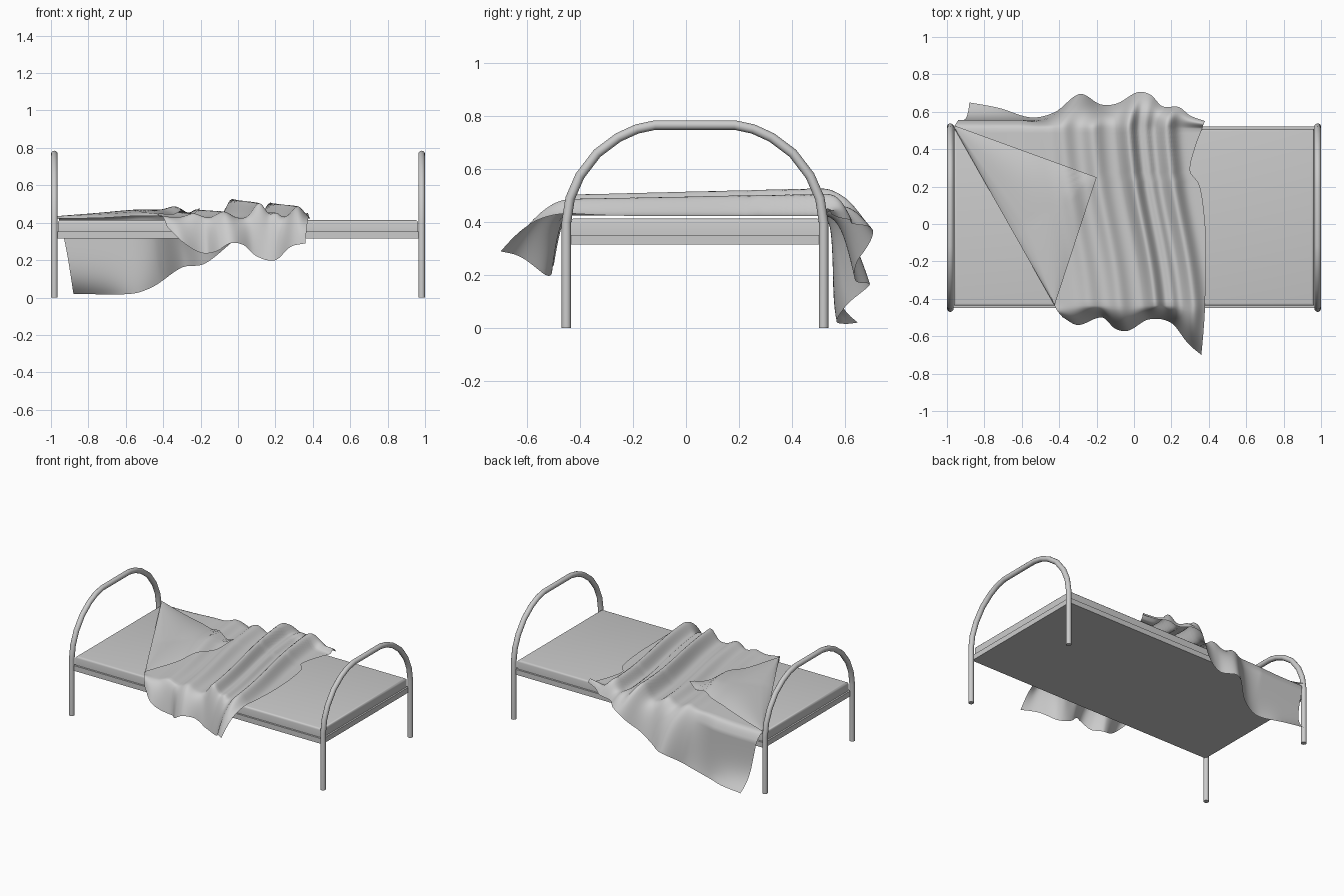
import bpy, bmesh
from math import exp, sin, pi

if "Cube" in bpy.data.objects:
    bpy.data.objects.remove(bpy.data.objects["Cube"])

YC = 0.034  # middle of the bed across its width


def lerp(a, b, t):
    return a + (b - a) * t


def smooth_table(pts, x):
    """Smooth (Hermite) interpolation through (x, value) points."""
    x = max(pts[0][0], min(pts[-1][0], x))
    n = len(pts)
    i = next(k for k in range(n - 1) if x <= pts[k + 1][0])

    def slope(k):
        a, b = pts[max(k - 1, 0)], pts[min(k + 1, n - 1)]
        return (b[1] - a[1]) / (b[0] - a[0])
    (x0, y0), (x1, y1) = pts[i], pts[i + 1]
    h = x1 - x0
    t = (x - x0) / h
    return ((2*t**3 - 3*t*t + 1) * y0 + (t**3 - 2*t*t + t) * h * slope(i)
            + (3*t*t - 2*t**3) * y1 + (t**3 - t*t) * h * slope(i + 1))


def finish(obj, angle=0.7):
    bpy.ops.object.select_all(action='DESELECT')
    obj.select_set(True)
    bpy.context.view_layer.objects.active = obj
    bpy.ops.object.shade_smooth_by_angle(angle=angle)


def box(name, x, y0, y1, z0, z1, bevel, segments):
    """Box with rounded top edges."""
    bm = bmesh.new()
    bmesh.ops.create_cube(bm, size=1)
    for v in bm.verts:
        v.co = (v.co.x * 2 * x, lerp(y0, y1, v.co.y + 0.5), lerp(z0, z1, v.co.z + 0.5))
    top = [e for e in bm.edges if min(v.co.z for v in e.verts) > z1 - 1e-4]
    if bevel:
        bmesh.ops.bevel(bm, geom=top, offset=bevel, segments=segments, profile=0.5, affect='EDGES')
    me = bpy.data.meshes.new(name)
    bm.to_mesh(me)
    bm.free()
    o = bpy.data.objects.new(name, me)
    bpy.context.collection.objects.link(o)
    finish(o)


def arch(name, x):
    half = [(0.486, 0), (0.486, 0.40), (0.472, 0.49), (0.435, 0.575), (0.37, 0.66),
            (0.29, 0.72), (0.22, 0.752), (0.15, 0.767)]
    path = [(-d, z) for d, z in half] + [(d, z) for d, z in reversed(half)]
    c = bpy.data.curves.new(name, 'CURVE')
    c.dimensions = '3D'
    c.bevel_depth, c.bevel_resolution, c.use_fill_caps = 0.018, 4, True
    s = c.splines.new('POLY')
    s.points.add(len(path) - 1)
    for p, (d, z) in zip(s.points, path):
        p.co = (x, YC + d, z, 1)
    tmp = bpy.data.objects.new("tmp", c)
    bpy.context.collection.objects.link(tmp)
    bpy.context.view_layer.update()
    mesh = bpy.data.meshes.new_from_object(tmp.evaluated_get(bpy.context.evaluated_depsgraph_get()))
    bpy.data.objects.remove(tmp)
    o = bpy.data.objects.new(name, mesh)
    bpy.context.collection.objects.link(o)
    finish(o)


def sheet(name, fn, nu, nv):
    """Grid surface from fn(u, v)."""
    bm = bmesh.new()
    g = [[bm.verts.new(fn(i / nu, j / nv)) for j in range(nv + 1)] for i in range(nu + 1)]
    for i in range(nu):
        for j in range(nv):
            bm.faces.new((g[i][j], g[i + 1][j], g[i + 1][j + 1], g[i][j + 1]))
    bmesh.ops.remove_doubles(bm, verts=bm.verts, dist=1e-5)
    bmesh.ops.recalc_face_normals(bm, faces=bm.faces)
    me = bpy.data.meshes.new(name)
    bm.to_mesh(me)
    bm.free()
    o = bpy.data.objects.new(name, me)
    bpy.context.collection.objects.link(o)
    finish(o, 1.2)


# Bed: two tubular end frames, slab base, mattress
arch("head_frame", -0.982)
arch("foot_frame", 0.982)
box("bed_base", 0.975, -0.45, 0.52, 0.315, 0.352, 0, 1)
box("mattress", 0.963, -0.437, 0.507, 0.352, 0.414, 0.014, 3)

# Blanket outline tables
Y0, Y1 = -0.435, 0.51
right_edge = [(-0.435, 0.38), (-0.1, 0.385), (0.1, 0.37), (0.22, 0.345), (0.28, 0.30),
              (0.42, 0.33), (0.51, 0.365)]
front_y = [(-0.38, -0.50), (-0.30, -0.54), (-0.17, -0.50), (-0.10, -0.56), (-0.03, -0.57),
           (0.08, -0.51), (0.2, -0.53), (0.29, -0.64), (0.36, -0.70)]
front_z = [(-0.38, 0.38), (-0.30, 0.30), (-0.20, 0.24), (-0.12, 0.245), (-0.04, 0.29),
           (0.03, 0.28), (0.1, 0.22), (0.2, 0.20), (0.28, 0.27), (0.36, 0.29)]
back_y = [(-0.88, 0.65), (-0.72, 0.62), (-0.55, 0.57), (-0.42, 0.60), (-0.29, 0.695),
          (-0.18, 0.64), (-0.09, 0.645), (0.02, 0.705), (0.09, 0.69), (0.15, 0.63),
          (0.24, 0.625), (0.30, 0.58), (0.38, 0.55)]
back_z = [(-0.88, 0.02), (-0.57, 0.02), (-0.45, 0.06), (-0.30, 0.16), (-0.18, 0.18),
          (-0.05, 0.28), (0.05, 0.37), (0.2, 0.40), (0.38, 0.43)]
# Fold ridges: centre, height, half width
ridges = [(0.04, 0.10, 0.045), (0.13, 0.035, 0.03), (0.245, 0.08, 0.045),
          (-0.15, 0.045, 0.05), (-0.31, 0.03, 0.05)]


def fold_x(y):
    return lerp(-0.425, -0.96, (y - Y0) / (Y1 - Y0))


def height(x, y):
    xs = x + 0.13 * (y - YC) + 0.015 * sin(5 * y)
    z = 0.423 + sum(a * exp(-((xs - c) / w) ** 2) for c, a, w in ridges) * (0.92 + 0.25 * y)
    return z + 0.014 * exp(-((x + 0.5) / 0.18) ** 2)


def blanket(u, v):
    if v < 0.2:      # front overhang
        s = 1 - v / 0.2
        xt, xh = lerp(fold_x(Y0), 0.38, u), lerp(-0.38, 0.36, u)
        zt, zh = height(xt, Y0), smooth_table(front_z, xh)
        return (lerp(xt, xh, s), lerp(Y0, smooth_table(front_y, xh), s ** 0.75),
                lerp(zt, zh, s ** 1.2) + 0.02 * sin(pi * s))
    if v <= 0.7:     # on the mattress
        y = lerp(Y0, Y1, (v - 0.2) / 0.5)
        x = lerp(fold_x(y), smooth_table(right_edge, y), u)
        return (x, y, height(x, y))
    s = (v - 0.7) / 0.3   # back overhang
    xt, xh = lerp(fold_x(Y1), 0.365, u), lerp(-0.88, 0.38, u)
    zt, zh = height(xt, Y1), smooth_table(back_z, xh)
    yh = smooth_table(back_y, xh)
    flat = max(0.0, min(1.0, (-0.4 - xh) / 0.15))   # hangs straight near the head end
    curved = lerp(Y1, yh, s ** 0.7)
    straight = Y1 + 0.045 * min(1, s * 4) ** 0.6 + (yh - Y1 - 0.045) * s ** 8
    return (lerp(xt, xh, s), lerp(curved, straight, flat),
            lerp(zt, zh, s ** 1.15) + 0.025 * sin(pi * s))


def flap(a, b):      # folded-back corner: tip at (-0.2, 0.25)
    fy = lerp(0.53, Y0, a)
    fx = fold_x(fy)
    if a <= 0.6:
        ex, ey = lerp(fold_x(0.53), -0.2, a / 0.6), lerp(0.53, 0.25, a / 0.6)
    else:
        t = (a - 0.6) / 0.4
        ex, ey = lerp(-0.2, fold_x(Y0), t), lerp(0.25, Y0, t)
    x, y = lerp(fx, ex, b), lerp(fy, ey, b)
    lift = 0.012 * min(1, b * 8) ** 0.5 + 0.022 * sin(pi * b) * sin(pi * a)
    return (x, y, height(x, y) + lift)


sheet("blanket", blanket, 110, 80)
sheet("blanket_folded_corner", flap, 40, 30)
